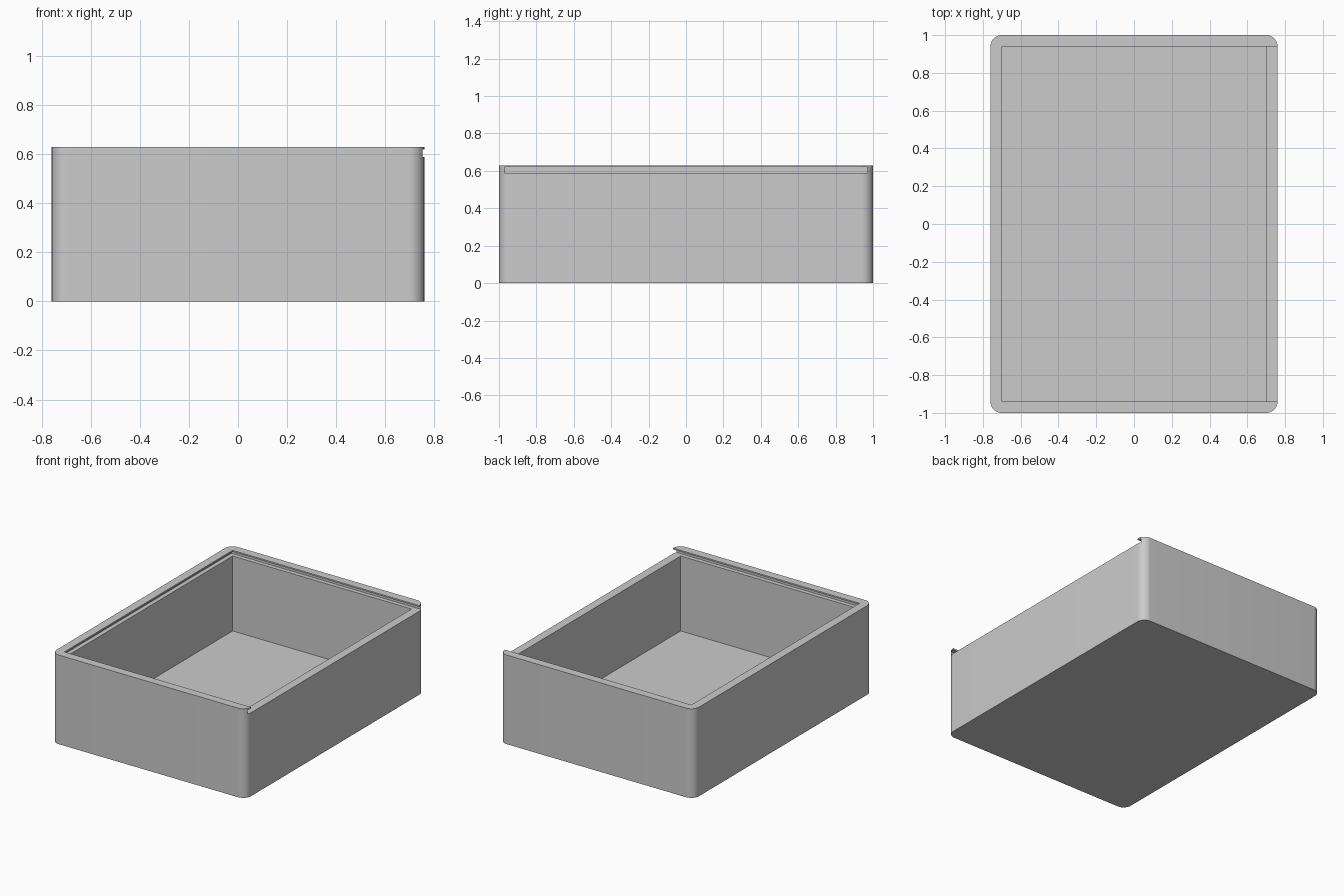
import bpy, bmesh, math

if "Cube" in bpy.data.objects:
    bpy.data.objects.remove(bpy.data.objects["Cube"])

HX, HY, TOP = 0.76, 1.0, 0.63      # half width, half depth, height
WALL, RADIUS, FLOOR = 0.06, 0.06, 0.06
SLOT_LOW, SLOT_HIGH, SLOT_IN = 0.59, 0.62, 0.03

grey = bpy.data.materials.new("plain grey")
grey.use_nodes = True
colour = (0.6, 0.6, 0.6, 1)
grey.diffuse_color = colour
grey.node_tree.nodes["Principled BSDF"].inputs["Base Color"].default_value = colour


def block(name, low, high, radius=0):
    """Box between two corners, with optional rounded upright edges."""
    bm = bmesh.new()
    bmesh.ops.create_cube(bm, size=1)
    for v in bm.verts:
        v.co = [(a + b) / 2 + c * (b - a) for a, b, c in zip(low, high, v.co)]
    if radius:
        upright = [e for e in bm.edges
                   if abs(e.verts[0].co.z - e.verts[1].co.z) > 0.1]
        bmesh.ops.bevel(bm, geom=upright, offset=radius, segments=12,
                        profile=0.5, affect='EDGES')
    mesh = bpy.data.meshes.new(name)
    bm.to_mesh(mesh)
    bm.free()
    mesh.materials.append(grey)
    obj = bpy.data.objects.new(name, mesh)
    bpy.context.collection.objects.link(obj)
    return obj


# Rounded outer body
box = block("box_body", (-HX, -HY, 0), (HX, HY, TOP), RADIUS)

# Storage cavity, lid groove and top opening, the last two open at the +x end
ix, iy = HX - WALL, HY - WALL
gx, gy = HX - SLOT_IN, HY - SLOT_IN
cutters = [
    block("cavity_cutter", (-ix, -iy, FLOOR), (ix, iy, TOP + 0.1)),
    block("lid_groove_cutter", (-gx, -gy, SLOT_LOW), (HX + 0.1, gy, SLOT_HIGH)),
    block("top_opening_cutter", (-ix, -iy, SLOT_LOW + 0.01), (HX + 0.2, iy, TOP + 0.2)),
]
for cutter in cutters:
    cutter.hide_render = True
    cut = box.modifiers.new(cutter.name, 'BOOLEAN')
    cut.operation = 'DIFFERENCE'
    cut.solver = 'EXACT'
    cut.object = cutter

# Apply the cuts and remove the helpers
bpy.context.view_layer.objects.active = box
box.select_set(True)
for cutter in cutters:
    bpy.ops.object.modifier_apply(modifier=cutter.name)
    bpy.data.objects.remove(cutter)
bpy.ops.object.shade_smooth_by_angle(angle=math.radians(30))
